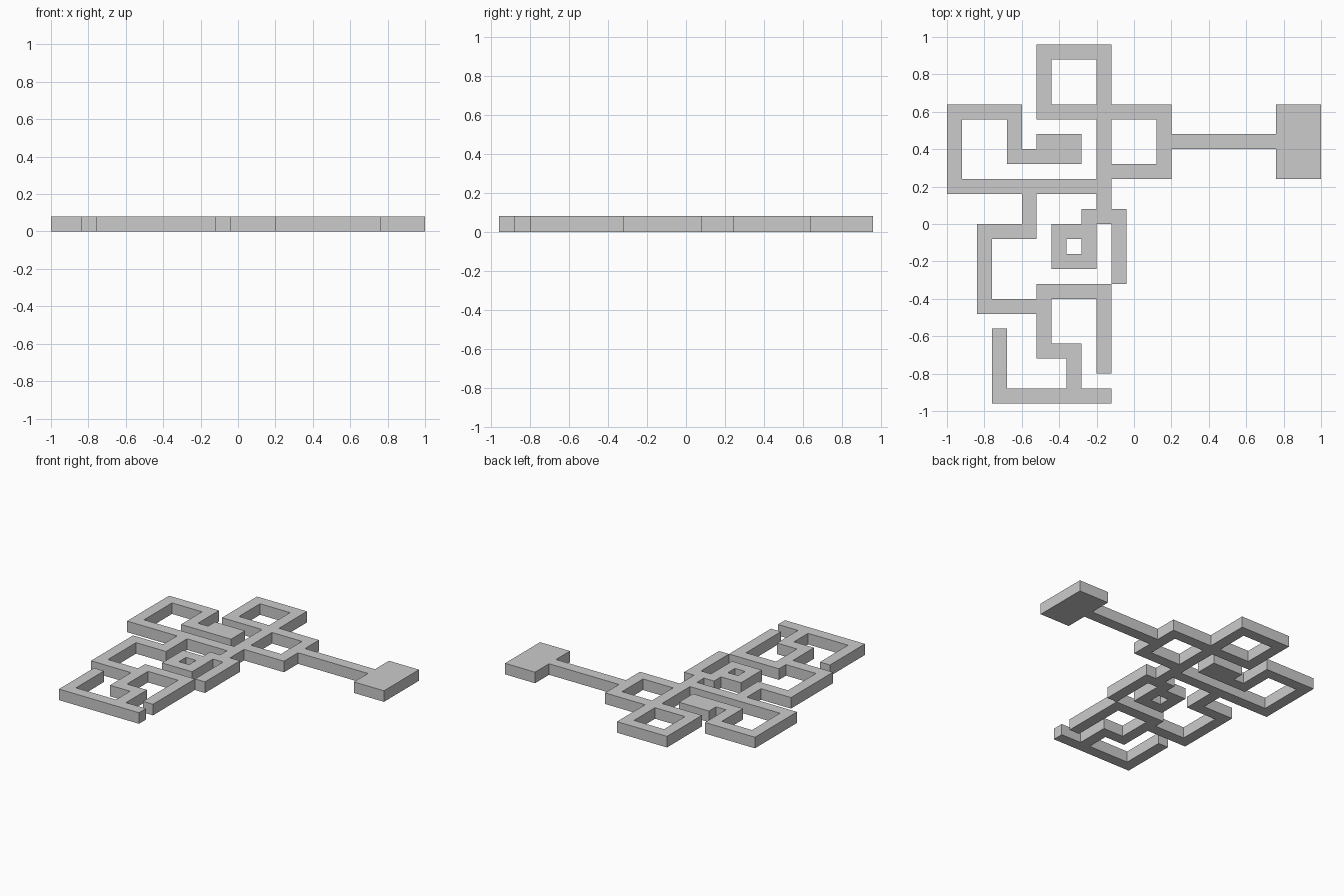
import bpy, bmesh

if "Cube" in bpy.data.objects:
    bpy.data.objects.remove(bpy.data.objects["Cube"])

U = 0.08  # grid cell size; also bar width and slab thickness

# Bars of the flat plate as (x0, y0, x1, y1) in grid cells
BARS = [
    # long spine and top loop
    (10, 12, 11, 24), (6, 23, 11, 24), (6, 19, 7, 24), (6, 19, 11, 20),
    # right loop, shaft and end block
    (11, 19, 15, 20), (14, 15, 15, 20), (10, 15, 15, 16),
    (15, 17, 22, 18), (22, 15, 25, 20),
    # left loop with inward hook
    (0, 19, 5, 20), (0, 14, 1, 20), (0, 14, 11, 15),
    (4, 16, 5, 20), (4, 16, 9, 17), (6, 16, 9, 18),
    # lower left bracket
    (5, 11, 6, 14), (2, 11, 6, 12), (2, 6, 3, 12), (2, 6, 7, 7),
    # small centre ring and its hanger
    (7, 9, 10, 10), (7, 9, 8, 12), (7, 11, 10, 12), (9, 9, 10, 13),
    (9, 12, 12, 13), (11, 8, 12, 13),
    # bottom maze
    (6, 7, 11, 8), (10, 2, 11, 8), (6, 3, 7, 8), (6, 3, 9, 4),
    (8, 0, 9, 4), (3, 0, 11, 1), (3, 0, 4, 5),
]

# Union of all bars as grid cells
cells = {(i, j) for x0, y0, x1, y1 in BARS
         for i in range(x0, x1) for j in range(y0, y1)}

bm = bmesh.new()
verts = {}


def v(i, j, k):
    if (i, j, k) not in verts:
        verts[i, j, k] = bm.verts.new((i * U - 1.0, j * U - 0.96, k * U))
    return verts[i, j, k]


# Top, bottom and exposed side walls, giving one closed solid
for i, j in sorted(cells):
    c = [(i, j), (i + 1, j), (i + 1, j + 1), (i, j + 1)]
    bm.faces.new([v(*p, 1) for p in c])
    bm.faces.new([v(*p, 0) for p in reversed(c)])
    for n, (di, dj) in enumerate([(0, -1), (1, 0), (0, 1), (-1, 0)]):
        if (i + di, j + dj) not in cells:
            a, b = c[n], c[(n + 1) % 4]
            bm.faces.new([v(*a, 0), v(*b, 0), v(*b, 1), v(*a, 1)])

mesh = bpy.data.meshes.new("maze_plate")
bm.to_mesh(mesh)
bm.free()
bpy.context.collection.objects.link(bpy.data.objects.new("maze_plate", mesh))
